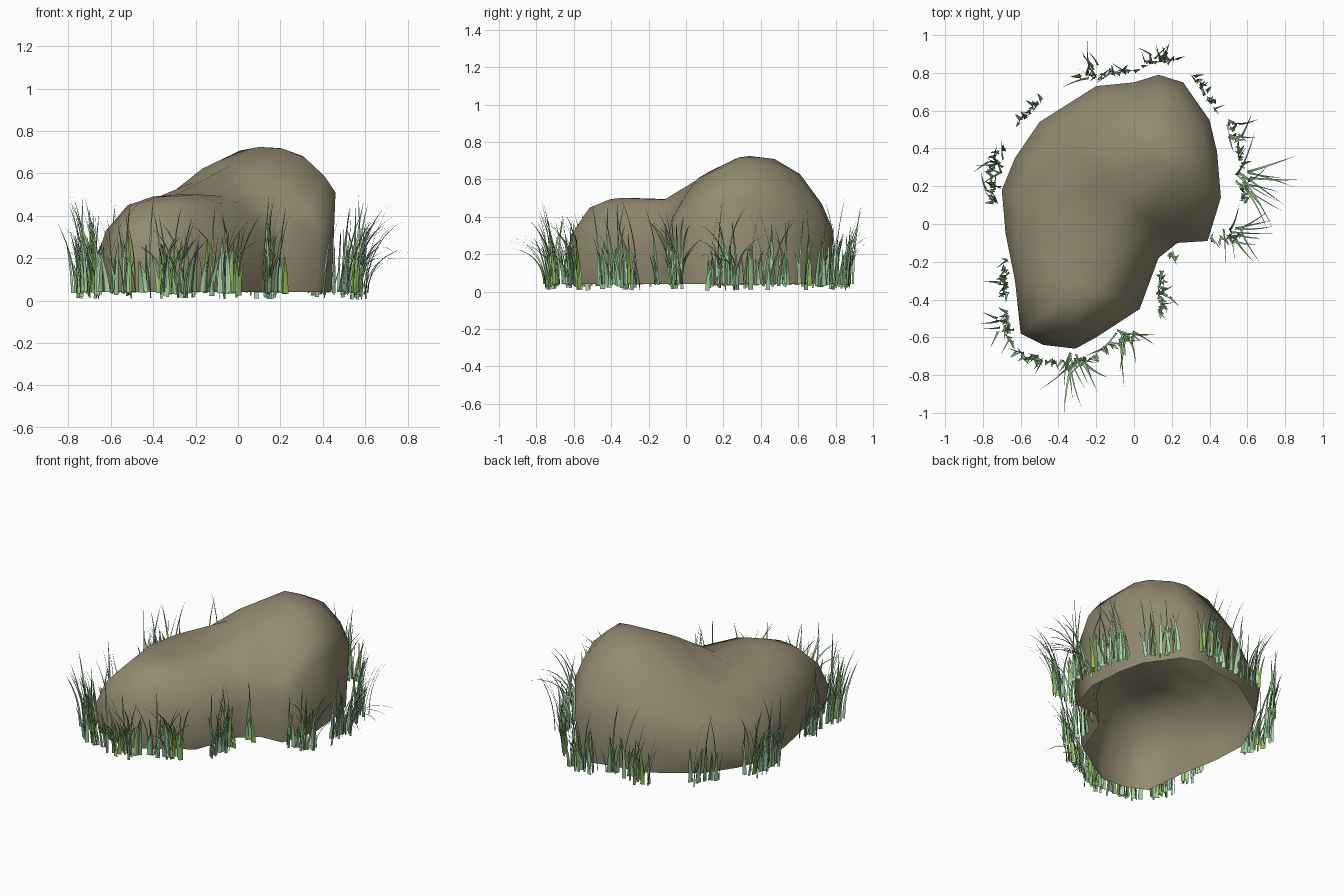
import bpy, bmesh, math, random
from mathutils import Vector

random.seed(5)
if "Cube" in bpy.data.objects:
    bpy.data.objects.remove(bpy.data.objects["Cube"])


def material(name, rgb):
    m = bpy.data.materials.new(name)
    m.use_nodes = True
    m.diffuse_color = (*rgb, 1)
    m.node_tree.nodes["Principled BSDF"].inputs["Base Color"].default_value = (*rgb, 1)
    return m


def finish(bm, name, mats):
    me = bpy.data.meshes.new(name)
    bm.to_mesh(me)
    bm.free()
    for m in mats:
        me.materials.append(m)
    me.polygons.foreach_set("use_smooth", [True] * len(me.polygons))
    ob = bpy.data.objects.new(name, me)
    bpy.context.collection.objects.link(ob)


stone = material("stone", (0.29, 0.255, 0.16))
greens = [material("pale green", (0.38, 0.68, 0.38)),
          material("mid green", (0.24, 0.47, 0.23)),
          material("yellow green", (0.26, 0.50, 0.06))]

# Spine running along the two humps of the boulder
SPINE_A, SPINE_B = Vector((0.1, 0.34)), Vector((-0.28, -0.3))


def spine_point(p, steps=0):
    axis = SPINE_B - SPINE_A
    u = max(0, min(1, (p - SPINE_A).dot(axis) / axis.length_squared))
    if steps:
        u = round(u * steps) / steps
    return SPINE_A + axis * u


def crown(p):
    """Height of the boulder's top: a low hump rising to a high one."""
    d = math.hypot(min(0, p.x - 0.1), min(0, p.y - 0.36))
    t = max(0, min(1, (d - 0.17) / 0.33))
    low = 0.48 + 0.025 * math.exp(-((p.x + 0.2) ** 2 + (p.y + 0.25) ** 2) * 20)
    peak = 0.725 - 0.5 * (p.x - 0.1) ** 2 - 0.8 * (p.y - 0.33) ** 2
    return low + (max(peak, low) - low) * (1 - t * t * (3 - 2 * t))


# Boulder: plan outline as x, y and height of the widest point
OUTLINE = [(0.13, 0.79, 0.32), (0.26, 0.75, 0.34), (0.40, 0.55, 0.43), (0.44, 0.38, 0.5),
           (0.46, 0.14, 0.51), (0.39, -0.09, 0.32), (0.23, -0.1, 0.3), (0.13, -0.18, 0.24),
           (0.03, -0.45, 0.15), (-0.2, -0.6, 0.13), (-0.31, -0.66, 0.12), (-0.48, -0.64, 0.15),
           (-0.60, -0.58, 0.22), (-0.63, -0.30, 0.24), (-0.68, -0.05, 0.16), (-0.70, 0.18, 0.14),
           (-0.63, 0.35, 0.16), (-0.5, 0.54, 0.2), (-0.2, 0.73, 0.25), (0, 0.75, 0.3)]
RINGS = [(0.95, None), (1, 0), (0.86, 0.53), (0.6, 0.9), (0.3, 1), (0, 1)]

bm = bmesh.new()
rings = []
for scale, rise in RINGS:
    ring = []
    for x, y, edge in OUTLINE:
        p = Vector((x, y))
        q = spine_point(p, 3).lerp(p, scale)
        z = 0.04 if rise is None else edge + (crown(q) - edge) * rise
        ring.append(bm.verts.new((q.x, q.y, z)))
    rings.append(ring)
n = len(OUTLINE)
for a, b in zip(rings, rings[1:]):
    for i in range(n):
        j = (i + 1) % n
        bm.faces.new((a[i], a[j], b[j], b[i]))
bmesh.ops.remove_doubles(bm, verts=bm.verts, dist=0.002)
bmesh.ops.recalc_face_normals(bm, faces=bm.faces)
if sum(f.normal.z * f.calc_area() for f in bm.faces) < 0:
    bmesh.ops.reverse_faces(bm, faces=bm.faces)
finish(bm, "boulder", [stone])


# Grass blade: a tapering, slightly folded strip that bends outward and curls
def blade(bm, p, heading, height, lean, width, curl, bend):
    root = Vector((p.x, p.y, 0.04 - 0.035 * random.random() ** 4))
    out = Vector((math.cos(heading), math.sin(heading), 0))
    across = Vector((-out.y, out.x, 0))
    turn = heading + random.uniform(-0.7, 0.7)
    side = Vector((-math.sin(turn), math.cos(turn), 0))
    keel = Vector((math.cos(turn), math.sin(turn), 0))
    droop = 0.75 * max(0, lean - 0.1)
    colour = random.choices((0, 1, 2), (6, 2.5, 1.5))[0]
    rows, steps = [], 7
    for k in range(steps + 1):
        t = k / steps
        c = root + out * lean * t ** bend + across * curl * t ** 3
        c.z += height * t - droop * t ** 4
        w = width * (1 - t) ** 0.6 / 2
        if k == steps:
            rows.append([bm.verts.new(c)])
        else:
            rows.append([bm.verts.new(c + side * w), bm.verts.new(c + keel * w * 0.3),
                         bm.verts.new(c - side * w)])
    for r, s in zip(rows, rows[1:]):
        for i in range(2):
            top = (s[0],) if len(s) == 1 else (s[i], s[i + 1])
            bm.faces.new((r[i + 1], r[i], *top)).material_index = colour


def outward(p):
    d = p - spine_point(p)
    return math.atan2(d.y, d.x)


# Rows of upright blades: start, end, number of blades
ROWS = [(-0.3, 0.78, 0, 0.8, 16), (0.04, 0.84, 0.22, 0.88, 11), (0.32, 0.78, 0.44, 0.6, 14),
        (0.49, 0.55, 0.57, 0.3, 16), (0.57, 0.25, 0.57, 0.1, 12), (0.4, -0.08, 0.56, -0.06, 10),
        (0.16, -0.15, 0.22, -0.16, 4), (0.14, -0.24, 0.13, -0.48, 18), (0.02, -0.57, -0.18, -0.66, 14),
        (-0.2, -0.7, -0.38, -0.73, 15), (-0.4, -0.73, -0.62, -0.68, 15), (-0.65, -0.62, -0.68, -0.46, 14),
        (-0.68, -0.4, -0.67, -0.2, 14), (-0.74, 0.1, -0.75, 0.3, 13), (-0.74, 0.3, -0.69, 0.4, 7),
        (-0.61, 0.53, -0.48, 0.66, 11)]
short, tall = bmesh.new(), bmesh.new()
for x0, y0, x1, y1, count in ROWS:
    for i in range(count):
        p = Vector((x0, y0)).lerp(Vector((x1, y1)), (i + random.random()) / count)
        p += Vector((random.uniform(-1, 1), random.uniform(-1, 1))) * 0.012
        blade(short, p, outward(p) + random.uniform(-1.2, 1.2), random.uniform(0.14, 0.28),
              random.uniform(0.02, 0.06), random.uniform(0.02, 0.03), random.uniform(-0.02, 0.02), 1.7)
        # Slender single stems between the shorter blades
        if i % 4 == 1:
            blade(tall, p, outward(p) + random.uniform(-1.8, 1.8), random.uniform(0.3, 0.48),
                  random.uniform(0.02, 0.1), 0.014, random.uniform(-0.03, 0.03), 2.4)
finish(short, "short_grass", greens)

# Tufts of long arching blades: centre, number of blades, greatest lean
TUFTS = [(-0.2, 0.8, 7, 0.2), (0.13, 0.87, 8, 0.12), (0.53, 0.5, 6, 0.15), (0.57, 0.24, 13, 0.33),
         (0.52, -0.06, 12, 0.27), (0.14, -0.36, 5, 0.1), (-0.05, -0.6, 11, 0.24),
         (-0.3, -0.72, 14, 0.27), (-0.55, -0.7, 4, 0.1), (-0.68, -0.54, 8, 0.11),
         (-0.68, -0.28, 3, 0.1), (-0.74, 0.3, 8, 0.14), (-0.74, 0.16, 3, 0.11)]
for x, y, count, lean in TUFTS:
    for i in range(count):
        p = Vector((x + random.uniform(-0.05, 0.05), y + random.uniform(-0.04, 0.04)))
        blade(tall, p, outward(p) + random.uniform(-1, 1), random.uniform(0.24, 0.45),
              random.uniform(0.35, 1) * lean, random.uniform(0.012, 0.018),
              random.uniform(-0.4, 0.4) * lean, 2.1)
finish(tall, "tall_grass", greens)
